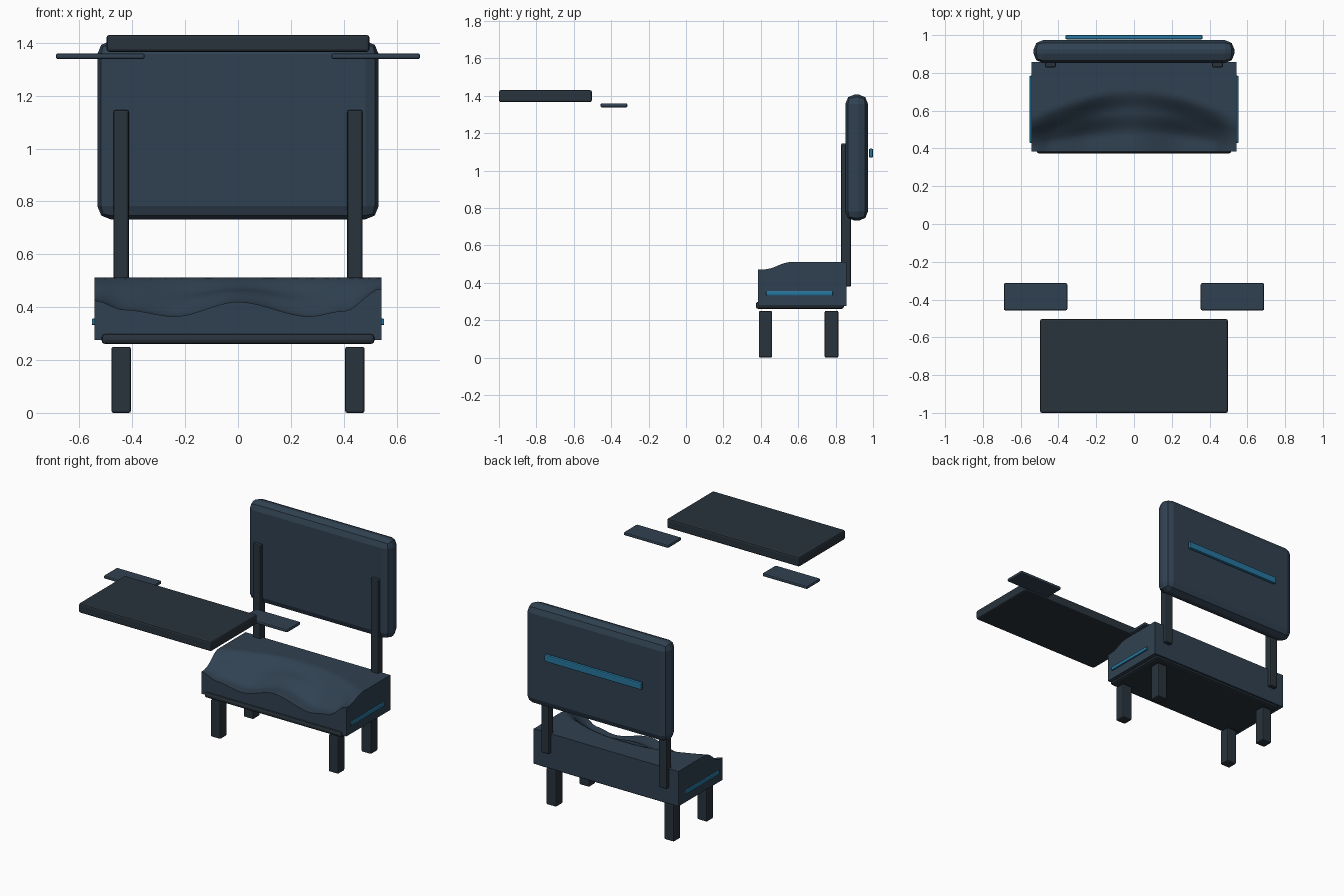
import bpy, bmesh, math

if "Cube" in bpy.data.objects:
    bpy.data.objects.remove(bpy.data.objects["Cube"])


def material(name, rgb):
    m = bpy.data.materials.new(name)
    m.diffuse_color = (*rgb, 1)
    m.use_nodes = True
    m.node_tree.nodes["Principled BSDF"].inputs["Base Color"].default_value = m.diffuse_color
    return m


SLATE = material("slate", (0.030, 0.053, 0.082))
DARK = material("charcoal", (0.022, 0.033, 0.045))
BLUE = material("blue", (0.02, 0.18, 0.34))


def finish(name, bm, mat):
    mesh = bpy.data.meshes.new(name)
    bmesh.ops.recalc_face_normals(bm, faces=bm.faces)
    bm.to_mesh(mesh)
    bm.free()
    ob = bpy.data.objects.new(name, mesh)
    bpy.context.collection.objects.link(ob)
    mesh.materials.append(mat)
    return ob


def box(name, x, y, z, mat, bevel=0.008, segments=2):
    """Bevelled box from (min, max) ranges."""
    bm = bmesh.new()
    bmesh.ops.create_cube(bm, size=1)
    for v in bm.verts:
        for i, (lo, hi) in enumerate((x, y, z)):
            v.co[i] = (lo + hi) / 2 + v.co[i] * (hi - lo)
    bmesh.ops.bevel(bm, geom=bm.edges[:], offset=bevel, segments=segments,
                    profile=0.5, affect='EDGES')
    return finish(name, bm, mat)


def pair(name, x, y, z, mat, bevel=0.008):
    box(name + "_right", x, y, z, mat, bevel)
    box(name + "_left", (-x[1], -x[0]), y, z, mat, bevel)


def step(t):
    t = max(0, min(1, t))
    return t * t * (3 - 2 * t)


# Seat cushion: solid block with a wavy, stepped front slope
FRONT = [(-0.543, 0.425), (-0.43, 0.39), (-0.24, 0.365), (0, 0.42),
         (0.27, 0.365), (0.40, 0.385), (0.543, 0.47)]
W, Y0, Y1, BASE, TOP = 0.543, 0.385, 0.857, 0.275, 0.512


def front_height(x):
    for (xa, za), (xb, zb) in zip(FRONT, FRONT[1:]):
        if x <= xb:
            return za + (zb - za) * step((x - xa) / (xb - xa))
    return FRONT[-1][1]


def seat_height(x, y):
    arch = math.cos(x / W * math.pi / 2)
    f = front_height(x)
    low = step((y - 0.40 - 0.07 * arch) / 0.13)
    high = step((y - 0.45 - 0.14 * arch) / 0.12)
    return f + (TOP - f) * (0.5 * low + 0.5 * high)


bm = bmesh.new()
NX, NY = 56, 28
rows = []
for j in range(NY + 1):
    y = Y0 + (Y1 - Y0) * j / NY
    row = []
    for i in range(NX + 1):
        x = -W + 2 * W * i / NX
        row.append(bm.verts.new((x, y, seat_height(x, y))))
    rows.append(row)
for a, b in zip(rows, rows[1:]):
    for i in range(NX):
        bm.faces.new((a[i], a[i + 1], b[i + 1], b[i]))
border = [e for e in bm.edges if e.is_boundary]
ext = bmesh.ops.extrude_edge_only(bm, edges=border)["geom"]
for v in ext:
    if isinstance(v, bmesh.types.BMVert):
        v.co.z = BASE
bmesh.ops.contextual_create(bm, geom=[e for e in bm.edges if e.is_boundary])
seat = finish("seat_cushion", bm, SLATE)
bpy.context.view_layer.objects.active = seat
seat.select_set(True)
bpy.ops.object.shade_smooth_by_angle(angle=math.radians(40))

# Base plate and legs
box("seat_base", (-0.517, 0.517), (0.373, 0.845), (0.26, 0.30), DARK, 0.015)
pair("front_leg", (0.405, 0.479), (0.389, 0.461), (0, 0.25), DARK)
pair("back_leg", (0.405, 0.479), (0.741, 0.815), (0, 0.25), DARK)

# Backrest and its posts
box("backrest", (-0.532, 0.532), (0.852, 0.973), (0.732, 1.407), SLATE, 0.05)
pair("back_post", (0.413, 0.471), (0.829, 0.883), (0.38, 1.146), DARK)

# Blue accent strips
box("back_strip", (-0.363, 0.363), (0.978, 1.0), (1.07, 1.117), BLUE, 0.006)
pair("side_strip", (0.535, 0.553), (0.428, 0.785), (0.332, 0.357), BLUE, 0.005)

# Raised table and side shelves
box("table_top", (-0.497, 0.497), (-1.0, -0.503), (1.366, 1.43), DARK, 0.01)
pair("side_shelf", (0.353, 0.689), (-0.457, -0.313), (1.338, 1.36), SLATE)
